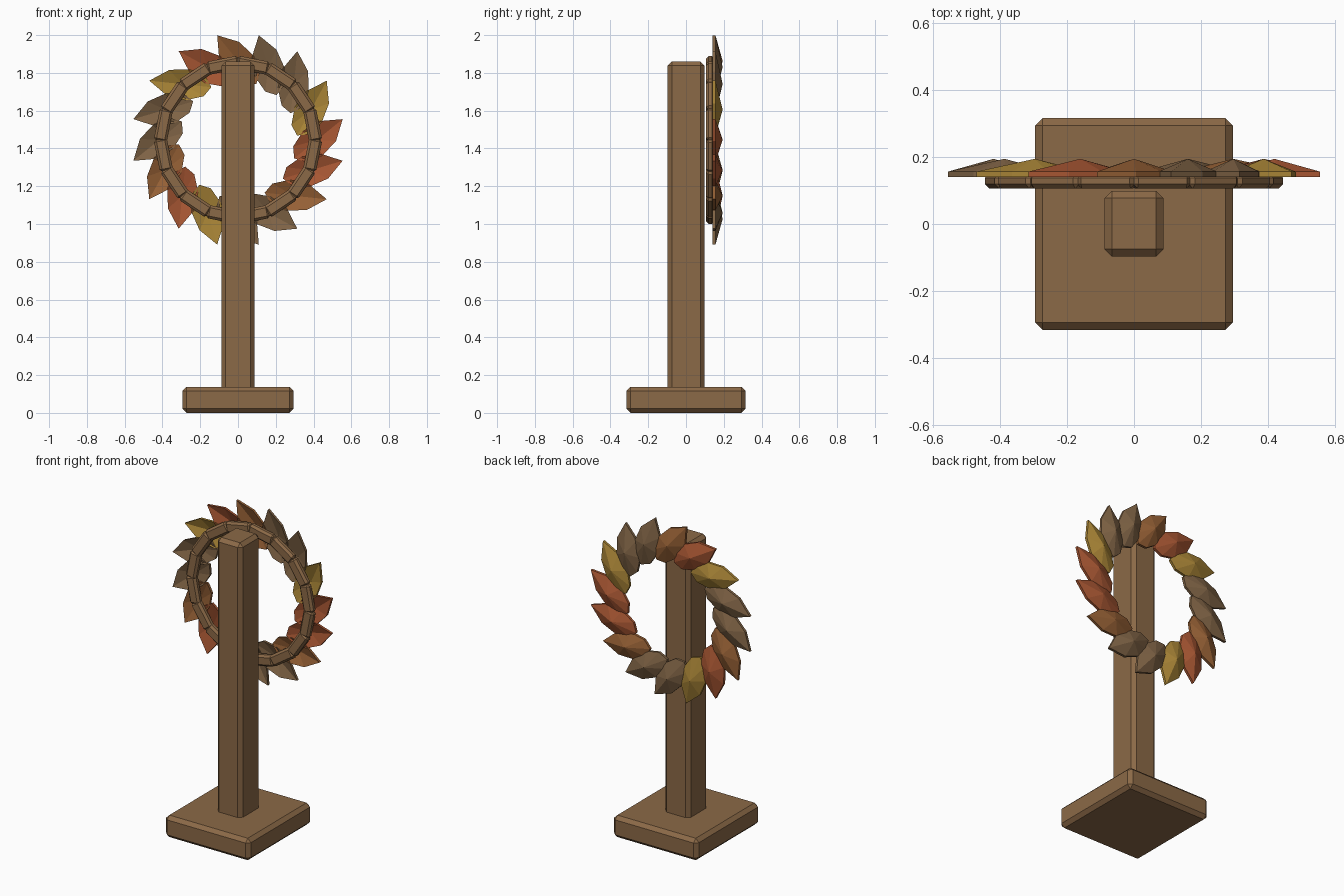
import bpy, bmesh, math
from mathutils import Matrix, Vector

if "Cube" in bpy.data.objects:
    bpy.data.objects.remove(bpy.data.objects["Cube"])

CENTER_Z = 1.445      # height of the wreath centre
COUNT = 16            # leaves and ring segments
STEP = 2 * math.pi / COUNT


def material(name, rgb):
    m = bpy.data.materials.new(name)
    m.diffuse_color = (*rgb, 1)
    m.use_nodes = True
    m.node_tree.nodes["Principled BSDF"].inputs["Base Color"].default_value = m.diffuse_color
    return m


wood = material("wood", (0.26, 0.142, 0.063))
red = material("rust_red", (0.38, 0.092, 0.032))
yellow = material("mustard", (0.40, 0.235, 0.038))
brown = material("dull_brown", (0.215, 0.126, 0.06))
orange = material("amber_brown", (0.305, 0.118, 0.036))


def finish(bm, name, mat):
    bmesh.ops.recalc_face_normals(bm, faces=bm.faces)
    me = bpy.data.meshes.new(name)
    bm.to_mesh(me)
    bm.free()
    me.materials.append(mat)
    ob = bpy.data.objects.new(name, me)
    bpy.context.collection.objects.link(ob)
    return ob


def add_block(bm, lo, hi, bevel, matrix=Matrix()):
    """Chamfered box between two corners."""
    lo, hi = Vector(lo), Vector(hi)
    box = Matrix.Translation((lo + hi) / 2) @ Matrix.Diagonal((*(hi - lo), 1))
    tmp = bmesh.new()
    bmesh.ops.create_cube(tmp, size=1, matrix=box)
    bmesh.ops.bevel(tmp, geom=tmp.edges[:], offset=bevel, segments=1,
                    affect='EDGES', profile=0.5)
    tmp.transform(matrix)
    me = bpy.data.meshes.new("block_tmp")
    tmp.to_mesh(me)
    tmp.free()
    bm.from_mesh(me)
    bpy.data.meshes.remove(me)


def around(angle):
    """Turn about the wreath axis so local x points outward at this angle."""
    return Matrix.Translation((0, 0, CENTER_Z)) @ Matrix.Rotation(-angle, 4, 'Y')


# Base slab and upright post
bm = bmesh.new()
add_block(bm, (-0.295, -0.315, 0), (0.295, 0.315, 0.138), 0.022)
finish(bm, "base", wood)

bm = bmesh.new()
add_block(bm, (-0.088, -0.097, 0.11), (0.088, 0.099, 1.86), 0.022)
finish(bm, "post", wood)

# Wooden ring of chamfered segments
bm = bmesh.new()
for k in range(COUNT):
    add_block(bm, (0.368, 0.106, -0.087), (0.438, 0.15, 0.087), 0.013,
              around((k + 0.5) * STEP))
finish(bm, "ring", wood)

# Leaves: thin pointed shells with a raised centre, leaning round the ring
HALF = [(0.075, 0.068), (-0.03, 0.082), (-0.12, 0.052)]
OUTLINE = ([(0.175, 0)] + HALF + [(-0.155, 0)]
           + [(s, -w) for s, w in reversed(HALF)])


def add_leaf(name, angle, mat):
    bm = bmesh.new()
    layers = []
    for rim_y, apex_y in ((0.14, 0.176), (0.156, 0.194)):
        rim = [bm.verts.new((s, rim_y, w)) for s, w in OUTLINE]
        apex = bm.verts.new((0, apex_y, 0))
        layers.append(rim)
        for i in range(len(rim)):
            bm.faces.new((rim[i - 1], rim[i], apex))
    front, back = layers
    for i in range(len(front)):
        bm.faces.new((front[i - 1], front[i], back[i], back[i - 1]))
    bm.transform(around(angle) @ Matrix.Translation((0.418, 0, 0))
                 @ Matrix.Rotation(-math.radians(39), 4, 'Y'))
    finish(bm, name, mat)


palette = [red, yellow, brown, brown, orange]
for k in range(COUNT):
    add_leaf(f"leaf_{k + 1}", k * STEP, palette[k % 5])
